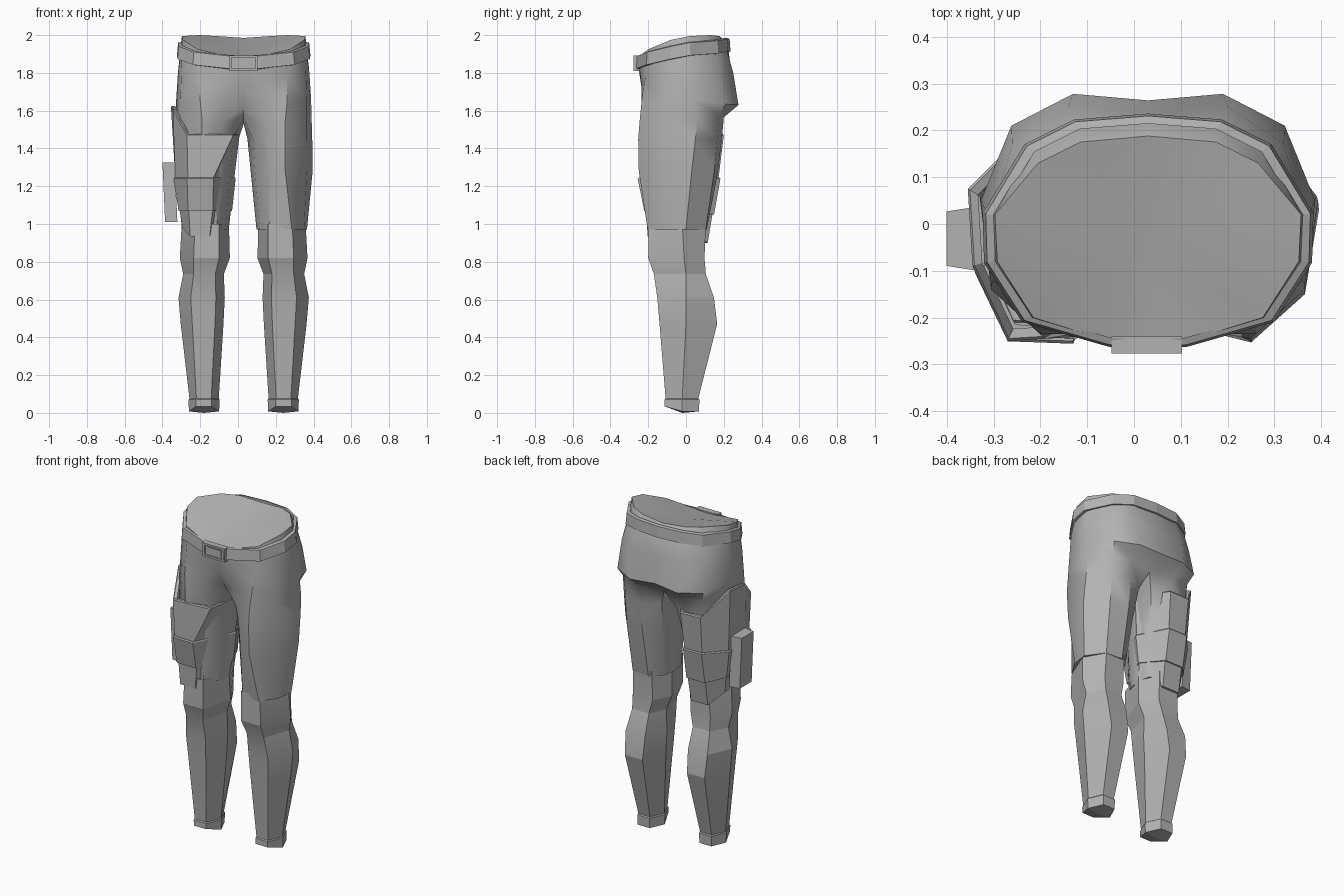
import bpy, bmesh, math

CX = 0.03  # symmetry plane of the trousers
grey = bpy.data.materials.new("cloth_grey")
grey.diffuse_color = (0.45, 0.45, 0.45, 1)


def finish(bm, name, angle=None):
    bmesh.ops.remove_doubles(bm, verts=bm.verts, dist=0.0004)
    bmesh.ops.recalc_face_normals(bm, faces=bm.faces)
    me = bpy.data.meshes.new(name)
    bm.to_mesh(me)
    bm.free()
    me.materials.append(grey)
    if angle:
        me.shade_smooth()
        me.set_sharp_from_angle(angle=math.radians(angle))
    ob = bpy.data.objects.new(name, me)
    bpy.context.collection.objects.link(ob)
    return ob


def loft(bm, rows, closed=True, cap=False, side=1):
    """Skin rows of (u, y, z); u is measured sideways from the symmetry plane."""
    vs = [[bm.verts.new((CX + side * u, y, z)) for u, y, z in r] for r in rows]
    n = len(rows[0])
    for a, b in zip(vs, vs[1:]):
        for i in range(n if closed else n - 1):
            j = (i + 1) % n
            bm.faces.new((a[i], a[j], b[j], b[i]))
    if cap:
        bm.faces.new(vs[-1])
    return vs


def scaled(row, s, c, dz=0.0):
    return [(c[0] + (u - c[0]) * s, c[1] + (y - c[1]) * s, z + dz) for u, y, z in row]


# Torso half rows, from front centre round the side to back centre
rim = [(0, -.257, 1.88), (.075, -.252, 1.885), (.245, -.2, 1.925), (.322, -.08, 1.975),
       (.327, .02, 1.995), (.235, .13, 2.0), (.145, .175, 1.995), (0, .188, 1.985)]
waist = [(0, -.255, 1.85), (.08, -.25, 1.855), (.255, -.2, 1.875), (.332, -.08, 1.905),
         (.335, .02, 1.925), (.25, .16, 1.935), (.15, .21, 1.945), (0, .222, 1.945)]
hip = [(0, -.235, 1.72), (.09, -.235, 1.74), (.23, -.215, 1.78), (.33, -.12, 1.8),
       (.348, .03, 1.8), (.29, .17, 1.8), (.17, .25, 1.8), (0, .24, 1.8)]
seat = [(0, -.18, 1.62), (.1, -.225, 1.64), (.23, -.235, 1.65), (.335, -.13, 1.65),
        (.357, .05, 1.66), (.292, .21, 1.635), (.16, .278, 1.63), (0, .264, 1.64)]
crotch = [(0, -.1, 1.56), (.11, -.225, 1.54), (.22, -.245, 1.55), (.335, -.14, 1.55),
          (.36, .06, 1.55), (.27, .175, 1.575), (.15, .2, 1.565), (0, .17, 1.56), (0, .03, 1.53)]

# Thigh rows, closed rings with the inner point last
thigh = [
    (1.45, [(.05, -.13), (.13, -.225), (.22, -.253), (.335, -.15), (.363, .05),
            (.27, .165), (.15, .19), (.045, .13), (.02, .02)]),
    (1.28, [(.06, -.12), (.14, -.22), (.22, -.25), (.335, -.14), (.365, .03),
            (.27, .15), (.15, .17), (.06, .1), (.037, 0)]),
    (0.97, [(.085, -.12), (.135, -.19), (.255, -.203), (.32, -.1), (.335, 0),
            (.26, .105), (.15, .11), (.085, .06), (.068, -.02)]),
]
LEG_C = (.2, -.03)

bm = bmesh.new()
for side in (1, -1):
    loft(bm, [[(0, -.04, 1.925)] * 8, rim, waist, hip, seat, crotch[:8]], False, False, side)
    rows = [crotch]
    for z, pts in thigh:
        row = [(u, y, z) for u, y in pts]
        if side < 0:  # slimmer where the guard wraps it
            row = scaled(row, .96 if z > 1.4 else .9, LEG_C)
        rows.append(row)
    loft(bm, rows, True, True, side)
bmesh.ops.dissolve_degenerate(bm, dist=0.0004, edges=bm.edges)
finish(bm, "trousers_upper", 40)

# Lower legs: six-sided, with a hem and a pointed underside
# z, inner, outer, front inner, front outer, front y, middle y, back y
shin = [(1.0, .078, .328, .13, .257, -.198, -.02, .105),
        (.82, .073, .338, .13, .265, -.2, -.01, .098),
        (.735, .105, .32, .15, .265, -.17, 0, .105),
        (.61, .1, .345, .147, .28, -.152, 0, .148),
        (.47, .107, .333, .152, .272, -.14, 0, .165),
        (.075, .132, .287, .172, .25, -.108, -.02, .065),
        (.07, .127, .292, .169, .253, -.114, -.02, .071),
        (.025, .13, .29, .17, .252, -.114, -.02, .069)]


def hexring(z, a, b, f1, f2, yf, ym, yb):
    return [(a, ym, z), (f1, yf, z), (f2, yf, z), (b, ym, z), (f2, yb, z), (f1, yb, z)]


for side, name in ((1, "left_lower_leg"), (-1, "right_lower_leg")):
    bm = bmesh.new()
    rows = [hexring(*r) for r in shin]
    rows[-1] = [(u, y, .035 if y < -.1 else .008) for u, y, z in rows[-1]]
    rows.append([(.21, -.02, 0)] * 6)
    loft(bm, rows, True, False, side)
    bmesh.ops.dissolve_degenerate(bm, dist=0.0004, edges=bm.edges)
    finish(bm, name, 14)

# Belt following the waist line
full = waist + [(-u, y, z) for u, y, z in waist[-2:0:-1]]
bc = (0, -.03)
bm = bmesh.new()
belt = [scaled(full, .97, bc, .04), scaled(full, 1.035, bc, .035),
        scaled(full, 1.055, bc, -.032), scaled(full, .97, bc, -.036)]
loft(bm, belt + belt[:1])
finish(bm, "belt")


def box(name, x0, x1, y0, y1, z0, z1, fit=None):
    bm = bmesh.new()
    bmesh.ops.create_cube(bm, size=1)
    for v in bm.verts:
        x, y, z = v.co
        v.co = (x0 + (x + .5) * (x1 - x0), y0 + (y + .5) * (y1 - y0), z0 + (z + .5) * (z1 - z0))
        if fit:
            fit(v.co)
    return finish(bm, name)


# Belt buckle: plate, frame bars and centre block
box("buckle_plate", -.04, .095, -.268, -.245, 1.82, 1.885)
for i, x in enumerate((-.048, .09)):
    box(f"buckle_side_{i}", x, x + .013, -.277, -.24, 1.81, 1.893)
for i, z in enumerate((1.81, 1.881)):
    box(f"buckle_bar_{i}", -.04, .095, -.277, -.24, z, z + .012)
box("buckle_centre", -.02, .075, -.273, -.25, 1.832, 1.872)

# Thigh guard, wrapped round the right leg in three tiers
# outer front, outer back, back outer, back inner, inner, front inner, front outer
g_top = [(.375, -.09, 1.6), (.385, .075, 1.62), (.265, .195, 1.47), (.13, .2, 1.47),
         (.022, .02, 1.47), (.055, -.235, 1.47), (.3, -.25, 1.47)]
g_mid = [(.362, -.1, 1.24), (.362, .06, 1.24), (.26, .172, 1.24), (.14, .172, 1.24),
         (.05, 0, 1.24), (.162, -.245, 1.24), (.295, -.24, 1.24)]
g_low = [(.338, -.1, 1.07), (.338, .05, 1.07), (.26, .14, 1.05), (.14, .14, 1.05),
         (.068, 0, 1.07), (.165, -.212, 1.07), (.29, -.21, 1.07)]
g_end = [(.325, -.09, .98), (.325, .04, .97), (.26, .115, .9), (.145, .115, .9),
         (.078, -.02, .98), (.18, -.203, .935), (.283, -.203, .935)]


def shell(name, a, b, s=1.0):
    bm = bmesh.new()
    loft(bm, [scaled(r, k * s, LEG_C, dz) for r, k, dz in
              ((a, .88, .004), (a, .975, .006), (a, 1, 0), (b, 1, 0), (b, .88, 0))], True, False, -1)
    finish(bm, name)


shell("guard_upper", g_top, g_mid)
shell("guard_strap", g_mid, g_low, 1.05)
shell("guard_lower", g_low, g_end)


# Side pouch, leaning and tapering downwards
def lean(c):
    t = (1.325 - c.z) / .315
    c.x += .014 * t
    if c.x < -.37:
        c.y = -.03 + (c.y + .03) * .85


box("side_pouch", -.4, -.335, -.1, .037, 1.01, 1.325, lean)
